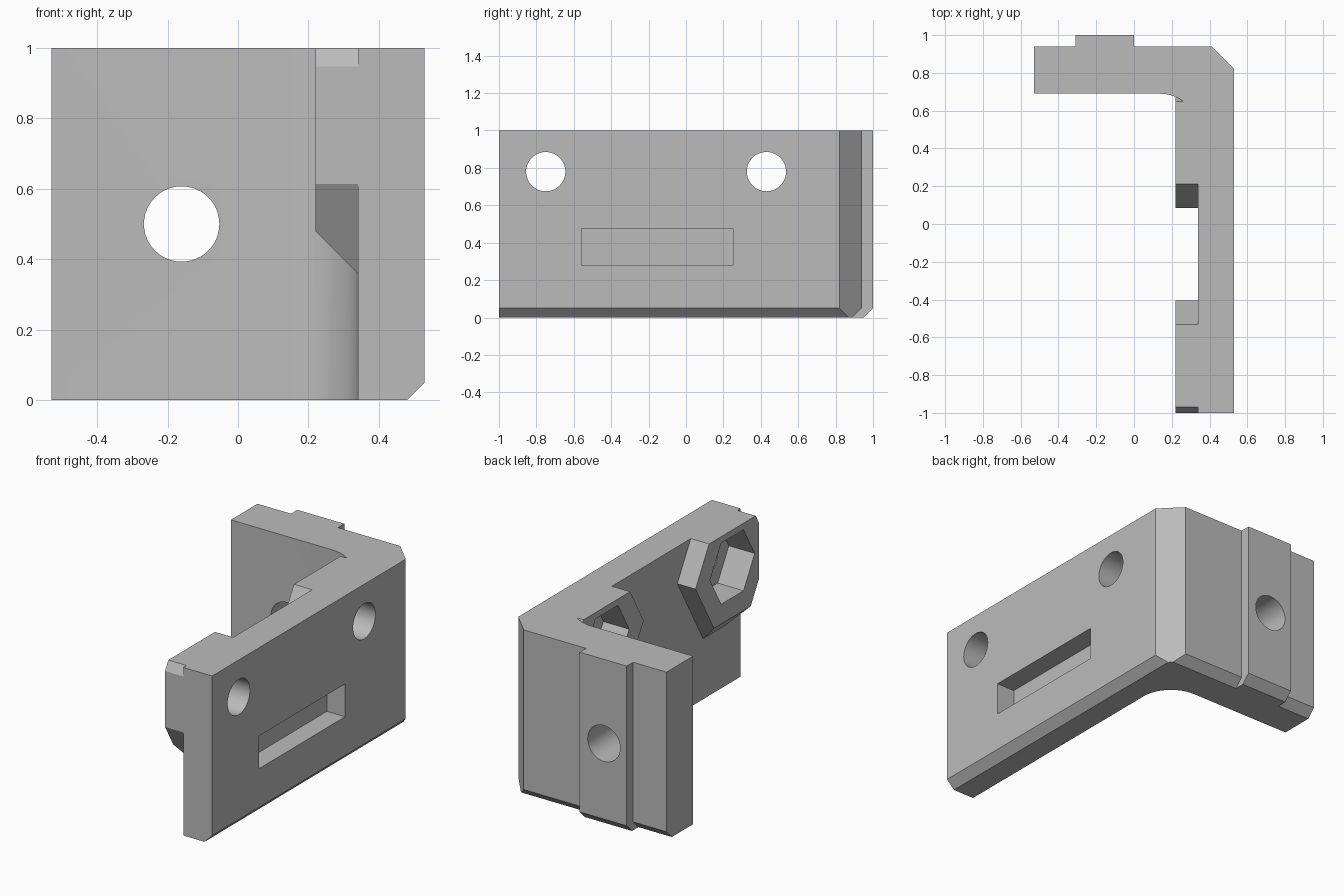
import bpy
import bmesh
from math import cos, sin, pi, radians

cube = bpy.data.objects.get("Cube")
if cube:
    bpy.data.objects.remove(cube, do_unlink=True)

grey = bpy.data.materials.new("plain grey")
grey.use_nodes = True
colour = (0.5, 0.5, 0.5, 1)
grey.diffuse_color = colour
grey.node_tree.nodes["Principled BSDF"].inputs["Base Color"].default_value = colour


def loft(name, rings):
    """Closed solid through rings of matching 3D points."""
    bm = bmesh.new()
    loops = [[bm.verts.new(p) for p in ring] for ring in rings]
    n = len(loops[0])
    for low, high in zip(loops, loops[1:]):
        for i in range(n):
            j = (i + 1) % n
            bm.faces.new((low[i], low[j], high[j], high[i]))
    bm.faces.new(loops[0][::-1])
    bm.faces.new(loops[-1])
    bmesh.ops.recalc_face_normals(bm, faces=bm.faces)
    mesh = bpy.data.meshes.new(name)
    bm.to_mesh(mesh)
    bm.free()
    mesh.materials.append(grey)
    obj = bpy.data.objects.new(name, mesh)
    bpy.context.collection.objects.link(obj)
    return obj


def along_x(name, outline, start, end):
    return loft(name, [[(x, y, z) for y, z in outline] for x in (start, end)])


def along_y(name, outline, start, end):
    return loft(name, [[(x, y, z) for x, z in outline] for y in (start, end)])


def polygon(u, v, radius, sides):
    return [(u + radius * cos(2 * pi * i / sides), v + radius * sin(2 * pi * i / sides))
            for i in range(sides)]


def trim(obj, point, normal):
    """Cut away the side the normal points to and cap the cut."""
    bm = bmesh.new()
    bm.from_mesh(obj.data)
    cut = bmesh.ops.bisect_plane(bm, geom=bm.verts[:] + bm.edges[:] + bm.faces[:],
                                 plane_co=point, plane_no=normal, clear_outer=True)
    edges = [e for e in cut["geom_cut"] if isinstance(e, bmesh.types.BMEdge)]
    bmesh.ops.contextual_create(bm, geom=edges)
    bmesh.ops.recalc_face_normals(bm, faces=bm.faces)
    bm.to_mesh(obj.data)
    bm.free()


def combine(obj, tool, operation):
    tool.hide_render = True
    mod = obj.modifiers.new(operation, 'BOOLEAN')
    mod.operation = operation
    mod.solver = 'EXACT'
    mod.object = tool
    bpy.context.view_layer.objects.active = obj
    bpy.ops.object.modifier_apply(modifier=mod.name)
    bpy.data.objects.remove(tool, do_unlink=True)


# L-shaped body with rear rib, inner fillet and bevelled outer bottom edge
def body_ring(z, inset):
    right, back, rib = 0.53 - inset, 0.94 - inset, 1 - inset
    fillet = [(0.14 + 0.2 * cos(a), 0.49 + 0.2 * sin(a))
              for a in (pi / 2 * i / 12 for i in range(13))]
    outline = [(0.34, -1.2), (right, -1.2), (right, 1.35 - right), (1.35 - back, back),
               (0, back), (0, rib), (-0.31, rib), (-0.31, back),
               (-0.53, back), (-0.53, 0.69)]
    return [(x, y, z) for x, y in outline + fillet[::-1]]


bracket = loft("angle_bracket", [body_ring(0, 0.05), body_ring(0.05, 0), body_ring(1.2, 0)])

# Nut bosses on the inner wall, drawn out below to a sloped underside
BOLTS = (-0.75, 0.43)
BOLT_Z = 0.78
for y in BOLTS:
    half = [(0.173, 0.3), (0.346, 0), (0.092, -0.44)]
    outline = [(y + u, BOLT_Z + v) for u, v in half]
    outline += [(y - u, BOLT_Z + v) for u, v in half[::-1]]
    boss = along_x("nut_boss", outline, 0.22, 0.42)
    trim(boss, (0.22, 0, 0.48), (-1, 0, -1))
    combine(bracket, boss, 'UNION')

# Trim the top and the front end flush
trim(bracket, (0, 0, 1), (0, 0, 1))
trim(bracket, (0, -1, 0), (0, -1, 0))

# Hexagonal nut pockets and bolt holes
for y in BOLTS:
    combine(bracket, along_x("nut_pocket", polygon(y, BOLT_Z, 0.21, 6), 0.1, 0.39), 'DIFFERENCE')
    combine(bracket, along_x("bolt_hole", polygon(y, BOLT_Z, 0.105, 48), 0.3, 0.7), 'DIFFERENCE')

# Mounting hole through the rear plate and its rib
combine(bracket, along_y("mounting_hole", polygon(-0.16, 0.5, 0.107, 48), 0.5, 1.2), 'DIFFERENCE')

# Blind slot in the outer side
slot = [(-0.56, 0.28), (0.25, 0.28), (0.25, 0.475), (-0.56, 0.475)]
combine(bracket, along_x("slot", slot, 0.41, 0.7), 'DIFFERENCE')

# Smooth the round surfaces and keep the edges crisp
bpy.ops.object.select_all(action='DESELECT')
bracket.select_set(True)
bpy.context.view_layer.objects.active = bracket
bpy.ops.object.shade_smooth_by_angle(angle=radians(25))
